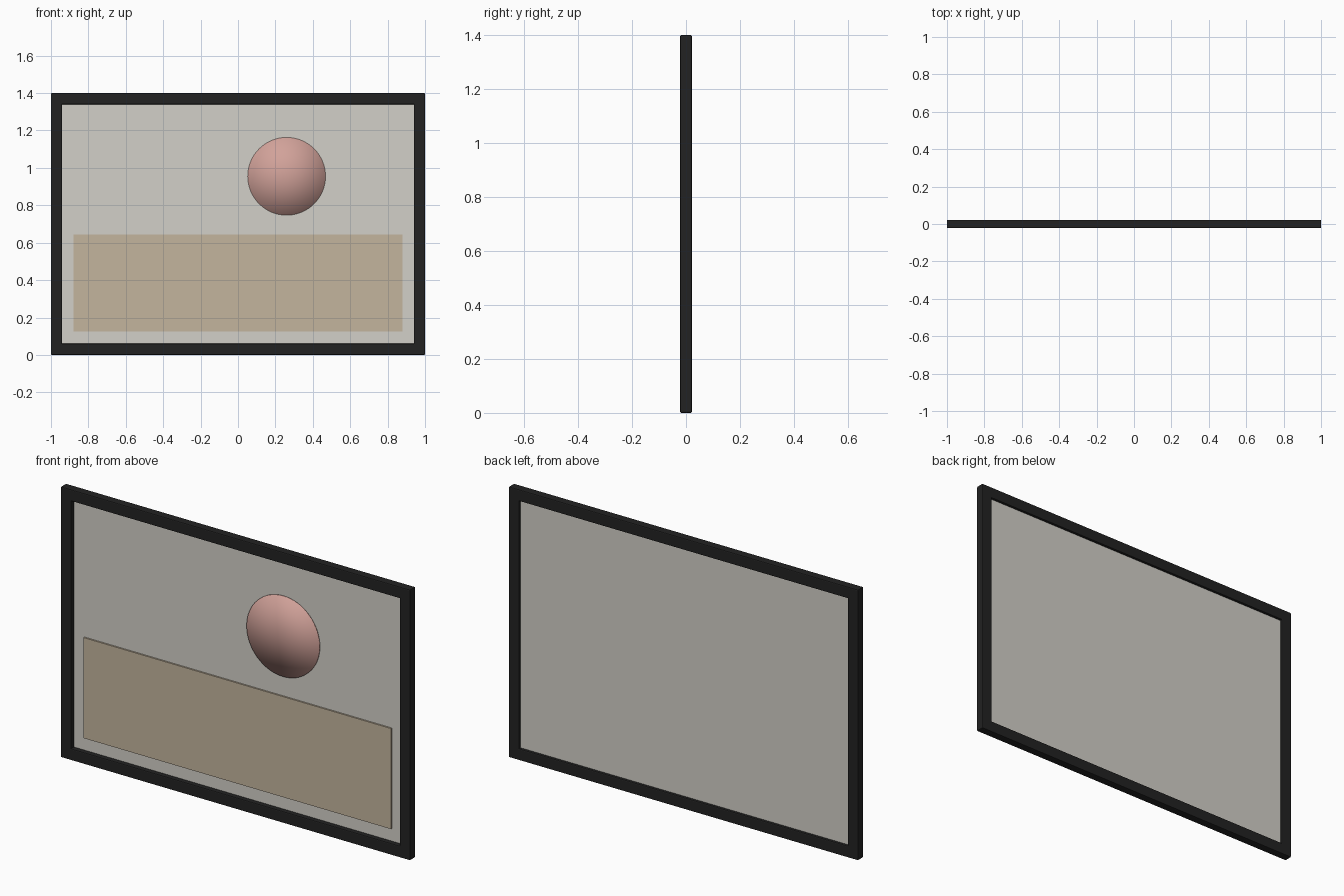
import bpy, bmesh
from math import pi
from mathutils import Matrix

cube = bpy.data.objects.get("Cube")
if cube:
    bpy.data.objects.remove(cube, do_unlink=True)

WIDTH, HEIGHT, DEPTH, BORDER = 2.0, 1.4, 0.044, 0.06


def material(name, rgb):
    mat = bpy.data.materials.new(name)
    mat.use_nodes = True
    mat.diffuse_color = (*rgb, 1)
    mat.node_tree.nodes["Principled BSDF"].inputs["Base Color"].default_value = (*rgb, 1)
    return mat


def add_object(name, bm, mat):
    mesh = bpy.data.meshes.new(name)
    bm.to_mesh(mesh)
    bm.free()
    mesh.materials.append(mat)
    obj = bpy.data.objects.new(name, mesh)
    bpy.context.collection.objects.link(obj)
    return obj


def box(name, x, y, z, mat):
    """Box spanning the given (low, high) ranges."""
    bm = bmesh.new()
    spans = (x, y, z)
    size = Matrix.Diagonal([b - a for a, b in spans]).to_4x4()
    centre = Matrix.Translation([(a + b) / 2 for a, b in spans])
    bmesh.ops.create_cube(bm, size=1, matrix=centre @ size)
    return add_object(name, bm, mat)


black = material("frame black", (0.016, 0.016, 0.016))
canvas = material("warm grey canvas", (0.65, 0.63, 0.58))
sand = material("sand", (0.55, 0.46, 0.34))
pink = material("dusty pink", (0.64, 0.36, 0.32))

# Frame: four bars with softly bevelled edges
w, d = WIDTH / 2, DEPTH / 2
bars = {
    "frame_bottom": ((-w, w), (0, BORDER)),
    "frame_top": ((-w, w), (HEIGHT - BORDER, HEIGHT)),
    "frame_right": ((-w, BORDER - w), (0, HEIGHT)),
    "frame_left": ((w - BORDER, w), (0, HEIGHT)),
}
for name, (x, z) in bars.items():
    bar = box(name, x, (-d, d), z, black)
    bevel = bar.modifiers.new("soft_edges", "BEVEL")
    bevel.width = 0.005
    bevel.segments = 2

# Backing panel, recessed from both sides
edge = BORDER - 0.01
box("canvas_panel", (edge - w, w - edge), (0.002, 0.009), (edge, HEIGHT - edge), canvas)

# Raised rectangle in the lower half
box("sand_block", (-0.88, 0.88), (-0.006, 0.004), (0.125, 0.645), sand)

# Round disc, shaded smoothly across its rim so that it looks domed
bm = bmesh.new()
place = Matrix.Translation((0.26, 0, 0.955)) @ Matrix.Rotation(pi / 2, 4, "X")
bmesh.ops.create_cone(bm, cap_ends=True, cap_tris=True, segments=64,
                      radius1=0.208, radius2=0.208, depth=0.008, matrix=place)
for face in bm.faces:
    face.smooth = True
add_object("round_disc", bm, pink)
